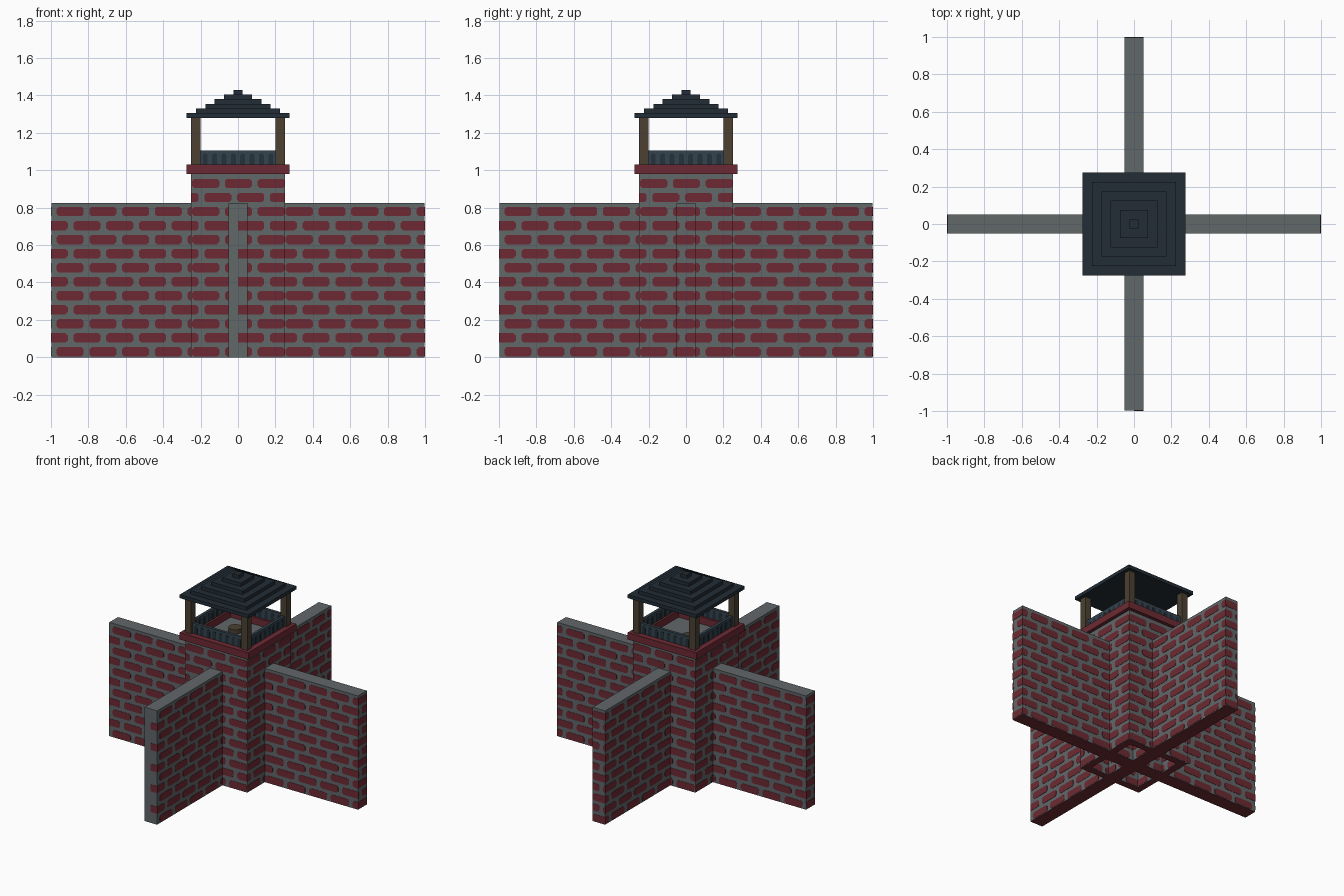
import bpy, bmesh, math
from mathutils import Vector

if "Cube" in bpy.data.objects:
    bpy.data.objects.remove(bpy.data.objects["Cube"], do_unlink=True)


def material(name, r, g, b):
    lin = [((c / 255 + 0.055) / 1.055) ** 2.4 for c in (r, g, b)] + [1.0]
    m = bpy.data.materials.new(name)
    m.use_nodes = True
    m.diffuse_color = lin
    bsdf = next(n for n in m.node_tree.nodes if n.type == 'BSDF_PRINCIPLED')
    bsdf.inputs["Base Color"].default_value = lin
    bsdf.inputs["Roughness"].default_value = 0.9
    return m


MORTAR = material("mortar grey", 97, 103, 105)
BRICK = material("brick red", 109, 42, 51)
ROOF = material("dark roof slate", 34, 45, 54)
WOOD = material("brown wood", 76, 64, 49)
RAIL = material("blue grey rail", 52, 68, 79)
GAP = material("rail shadow grey", 36, 49, 58)


def finish(name, bm, *mats):
    bmesh.ops.recalc_face_normals(bm, faces=bm.faces)
    me = bpy.data.meshes.new(name)
    bm.to_mesh(me)
    bm.free()
    for m in mats:
        me.materials.append(m)
    ob = bpy.data.objects.new(name, me)
    bpy.context.collection.objects.link(ob)
    return ob


def box(bm, x0, x1, y0, y1, z0, z1):
    vs = bmesh.ops.create_cube(bm, size=1)["verts"]
    for v in vs:
        v.co = ((x0 + x1) / 2 + v.co.x * (x1 - x0), (y0 + y1) / 2 + v.co.y * (y1 - y0),
                (z0 + z1) / 2 + v.co.z * (z1 - z0))


def prism(bm, points, depth, mat=0):
    """Closed thin plate: an outline pushed out along the vector depth."""
    a = [bm.verts.new(p) for p in points]
    b = [bm.verts.new(p + depth) for p in points]
    faces = [bm.faces.new(a), bm.faces.new(b[::-1])]
    n = len(a)
    faces += [bm.faces.new((a[i], a[(i + 1) % n], b[(i + 1) % n], b[i])) for i in range(n)]
    for f in faces:
        f.material_index = mat


X, Y, Z = Vector((1, 0, 0)), Vector((0, 1, 0)), Vector((0, 0, 1))
PITCH, LENGTH, ROW = 0.175, 0.145, 0.075


def bricks(bm, along, out, dist, lo, hi, rows, starts=(-0.095, -0.005)):
    """Rows of chamfered brick plates on an upright face, clipped to lo..hi."""
    for k in rows:
        z0 = k * ROW + 0.004
        z1 = z0 + 0.05
        for n in range(-8, 9):
            u0 = starts[k % 2] + n * PITCH
            a, b = max(u0, lo), min(u0 + LENGTH, hi)
            if b - a < 0.008:
                continue
            ca = 0.012 if a == u0 else 0.001
            cb = 0.012 if b < hi else 0.001
            outline = [(a + ca, z0), (b - cb, z0), (b, z0 + cb), (b, z1 - cb),
                       (b - cb, z1), (a + ca, z1), (a, z1 - ca), (a, z0 + ca)]
            prism(bm, [along * u + Z * z + out * dist for u, z in outline], out * 0.002, 1)


def red_base(bm):
    for f in bm.faces:
        if f.calc_center_median().z < 0.0005:
            f.material_index = 1


# Four straight walls meeting under the tower
W, H = 0.05, 0.825
for name, along, across, sign in (("right_wall", X, Y, -1), ("left_wall", X, Y, 1),
                                  ("front_wall", Y, X, -1), ("back_wall", Y, X, 1)):
    bm = bmesh.new()
    inner = 0 if along is X else W
    lo, hi = (inner, 0.998) if sign > 0 else (-0.998, -inner)
    e0, e1 = (inner, 0.998) if sign > 0 else (-0.998, -inner)
    if along is X:
        box(bm, e0, e1, -W, W, 0, H)
    else:
        box(bm, -W, W, e0, e1, 0, H)
    red_base(bm)
    for side in (-1, 1):
        bricks(bm, along, across * side, W, lo, hi, range(11))
    if name == "front_wall":
        bricks(bm, across, along * sign, 0.998, 0, W, range(1, 11, 2))
    else:
        bricks(bm, across, along * sign, 0.998, -W, W, range(11))
    finish(name, bm, MORTAR, BRICK)

# Hollow brick tower
T, TI, TH = 0.25, 0.2, 0.98
bm = bmesh.new()
for s in (-1, 1):
    box(bm, -T, T, *sorted((s * T, s * TI)), 0, TH)
    box(bm, *sorted((s * T, s * TI)), -TI, TI, 0, TH)
red_base(bm)
for along, across in ((X, Y), (Y, X)):
    for s in (-1, 1):
        bricks(bm, along, across * s, T, -T, T, range(13), (-0.245, -0.18))
        bricks(bm, along, across * -s, -TI, -TI, TI, range(13), (-0.245, -0.18))
finish("tower", bm, MORTAR, BRICK)

# Lookout floor
bm = bmesh.new()
box(bm, -TI, TI, -TI, TI, 0.95, TH)
finish("lookout_floor", bm, MORTAR)

# Low round wooden hatch on the floor
bm = bmesh.new()
ring = [Vector((-0.05 + 0.045 * math.cos(t * math.tau / 16),
                0.04 + 0.045 * math.sin(t * math.tau / 16), TH)) for t in range(16)]
prism(bm, ring, Z * 0.03)
finish("floor_hatch", bm, WOOD)

# Projecting red rim
R = 0.275
bm = bmesh.new()
for s in (-1, 1):
    box(bm, -R, R, *sorted((s * R, s * TI)), TH, 1.03)
    box(bm, *sorted((s * R, s * TI)), -TI, TI, TH, 1.03)
finish("tower_rim", bm, BRICK)

# Corner posts
for sx, side in ((-1, "right"), (1, "left")):
    for sy, end in ((-1, "front"), (1, "back")):
        bm = bmesh.new()
        box(bm, *sorted((sx * TI, sx * T)), *sorted((sy * TI, sy * T)), 1.03, 1.28)
        finish(f"{end}_{side}_post", bm, WOOD)

# Railing panels with arched insets on both faces
for name, along, out in (("front_railing", X, -Y), ("back_railing", X, Y),
                         ("right_railing", Y, -X), ("left_railing", Y, X)):
    bm = bmesh.new()
    corners = [along * u + out * 0.215 + Z * z
               for u, z in ((-TI, 1.03), (TI, 1.03), (TI, 1.105), (-TI, 1.105))]
    prism(bm, corners, out * 0.02)
    for i in range(8):
        c = -0.175 + i * 0.05
        arch = [(c - 0.013, 1.031), (c + 0.013, 1.031)]
        arch += [(c + 0.013 * math.cos(t * math.pi / 6), 1.077 + 0.013 * math.sin(t * math.pi / 6))
                 for t in range(7)]
        for d, push in ((0.235, 0.002), (0.215, -0.002)):
            prism(bm, [along * u + out * d + Z * z for u, z in arch], out * push, 1)
    finish(name, bm, RAIL, GAP)

# Stepped pyramid roof
bm = bmesh.new()
for i in range(6):
    r = R - 0.05 * i
    box(bm, -r, r, -r, r, 1.28 + 0.025 * i, 1.305 + 0.025 * i)
finish("stepped_roof", bm, ROOF)
